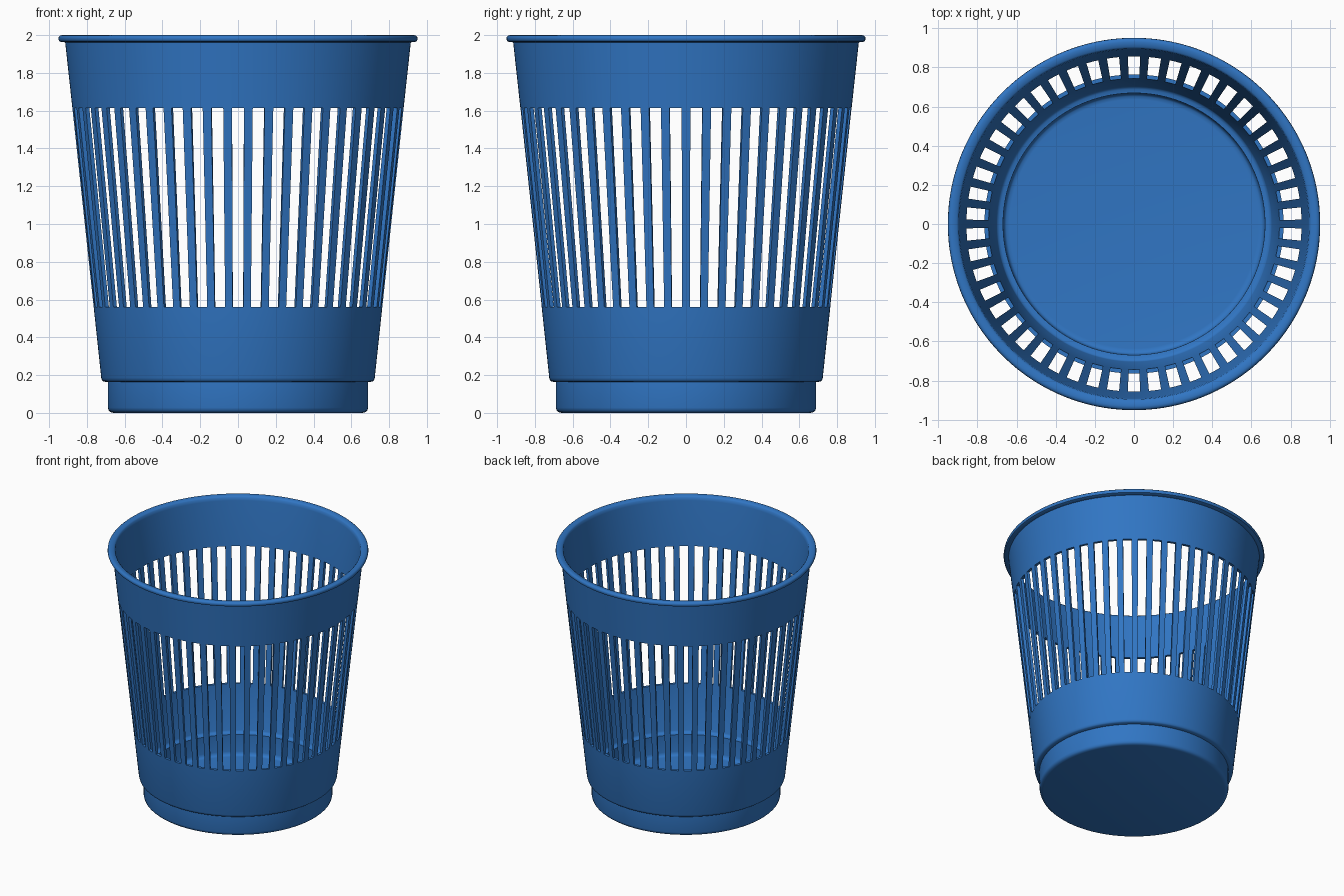
import bpy, bmesh, math

if "Cube" in bpy.data.objects:
    bpy.data.objects.remove(bpy.data.objects["Cube"])

SLOTS = 50
SLOT_FRACTION = 0.58
SLOT_LOW, SLOT_HIGH = 0.56, 1.615

# Closed wall section (radius, z): underside -> outside -> rim -> inside -> floor
outer = [(0.66, 0.0), (0.675, 0.004), (0.685, 0.013), (0.689, 0.028), (0.689, 0.163),
         (0.712, 0.166), (0.720, 0.172), (0.724, 0.186),
         (0.764, SLOT_LOW), (0.877, SLOT_HIGH), (0.915, 1.962)]
rim = [(0.935, 1.963), (0.946, 1.968), (0.951, 1.979), (0.949, 1.991),
       (0.941, 1.998), (0.930, 2.0), (0.905, 1.996), (0.896, 1.988)]
inner = [(0.892, 1.965), (0.856, SLOT_HIGH), (0.743, SLOT_LOW), (0.704, 0.205),
         (0.699, 0.194), (0.688, 0.188), (0.669, 0.185), (0.667, 0.05),
         (0.662, 0.032), (0.652, 0.024), (0.635, 0.022)]
profile = outer + rim + inner
out_low, out_high = profile.index((0.764, SLOT_LOW)), profile.index((0.877, SLOT_HIGH))
in_high, in_low = profile.index((0.856, SLOT_HIGH)), profile.index((0.743, SLOT_LOW))

# Columns: each pitch has two slot columns followed by two bar columns
pitch = 2 * math.pi / SLOTS
offsets = [-SLOT_FRACTION / 2, 0, SLOT_FRACTION / 2, 0.5]
angles = [-math.pi / 2 + pitch * (i + o) for i in range(SLOTS) for o in offsets]
n = len(angles)

bm = bmesh.new()
cols = [[bm.verts.new((r * math.cos(a), r * math.sin(a), z)) for r, z in profile]
        for a in angles]
under_center = bm.verts.new((0, 0, 0))
floor_center = bm.verts.new((0, 0, 0.022))

for c in range(n):
    a, b = cols[c], cols[(c + 1) % n]
    is_slot = c % 4 < 2
    # Wall surfaces, left open at the slots
    for k in range(len(profile) - 1):
        if is_slot and k in (out_low, in_high):
            continue
        bm.faces.new((a[k], b[k], b[k + 1], a[k + 1]))
    # Underside and floor discs
    bm.faces.new((under_center, b[0], a[0]))
    bm.faces.new((floor_center, a[-1], b[-1]))
    # Slot sill and head
    if is_slot:
        bm.faces.new((a[out_low], b[out_low], b[in_low], a[in_low]))
        bm.faces.new((a[out_high], a[in_high], b[in_high], b[out_high]))
    # Slot sides
    if c % 4 in (0, 2):
        bm.faces.new((a[out_low], a[out_high], a[in_high], a[in_low]))

bmesh.ops.recalc_face_normals(bm, faces=bm.faces)
mesh = bpy.data.meshes.new("waste_basket")
bm.to_mesh(mesh)
bm.free()
basket = bpy.data.objects.new("waste_basket", mesh)
bpy.context.collection.objects.link(basket)

# Blue plastic
plastic = bpy.data.materials.new("blue_plastic")
plastic.diffuse_color = (0.03, 0.18, 0.55, 1)
plastic.use_nodes = True
plastic.node_tree.nodes["Principled BSDF"].inputs["Base Color"].default_value = plastic.diffuse_color
mesh.materials.append(plastic)

bpy.context.view_layer.objects.active = basket
basket.select_set(True)
bpy.ops.object.shade_smooth_by_angle(angle=math.radians(40))
